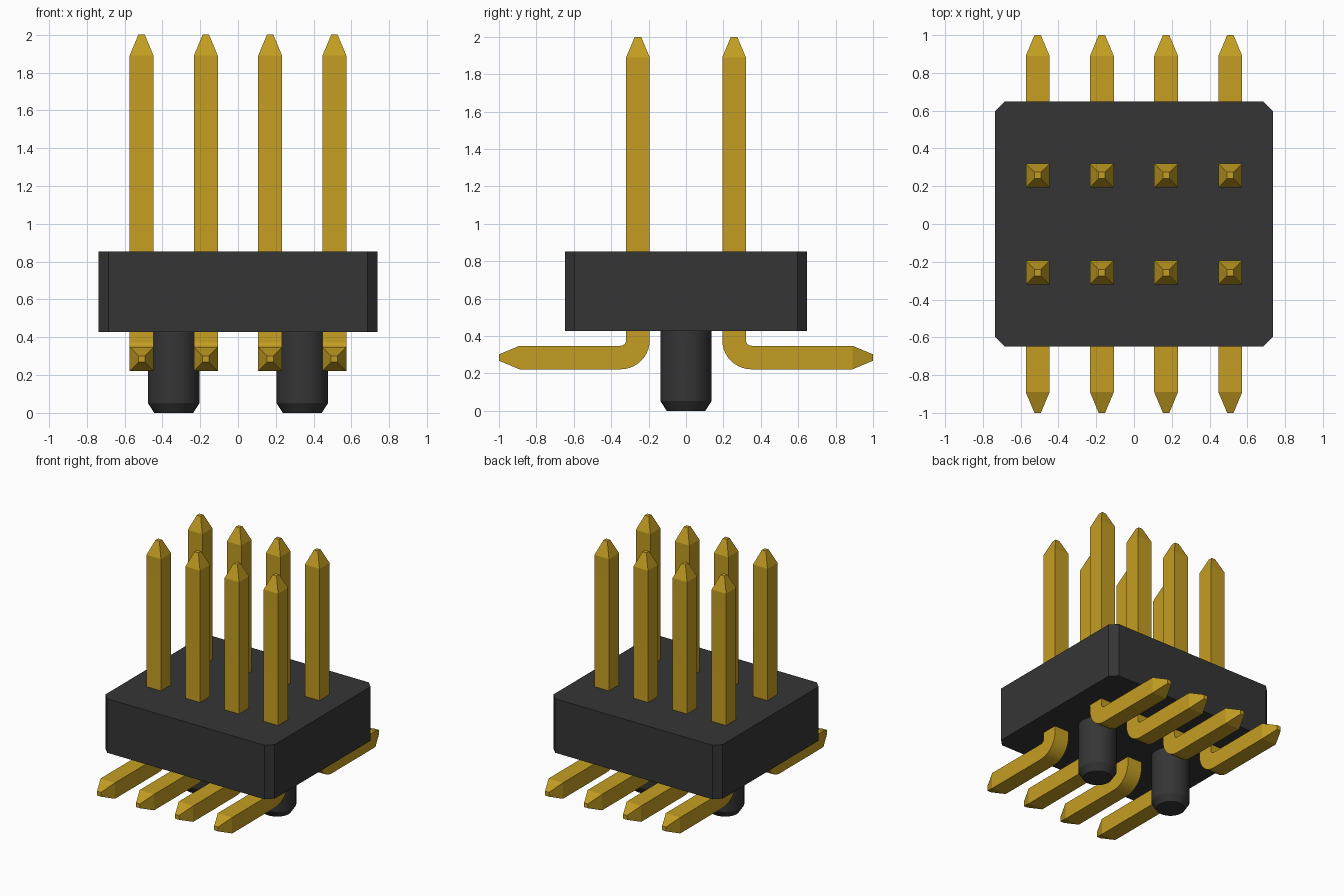
import bpy
import bmesh
import math
from mathutils import Vector

cube = bpy.data.objects.get("Cube")
if cube:
    bpy.data.objects.remove(cube, do_unlink=True)


def make_material(name, rgb, metallic=0.0):
    mat = bpy.data.materials.new(name)
    mat.diffuse_color = (*rgb, 1)
    mat.use_nodes = True
    bsdf = mat.node_tree.nodes["Principled BSDF"]
    bsdf.inputs["Base Color"].default_value = (*rgb, 1)
    return mat


gold = make_material("gold", (0.55, 0.34, 0.016))
black = make_material("black plastic", (0.036, 0.036, 0.036))


def loft(name, rings, mat, smooth_angle=None):
    """Skin a list of equal-length vertex rings and cap both ends."""
    bm = bmesh.new()
    rows = [[bm.verts.new(p) for p in ring] for ring in rings]
    n = len(rows[0])
    for a, b in zip(rows, rows[1:]):
        for i in range(n):
            j = (i + 1) % n
            bm.faces.new((a[i], a[j], b[j], b[i]))
    bm.faces.new(rows[0][::-1])
    bm.faces.new(rows[-1])
    bmesh.ops.recalc_face_normals(bm, faces=bm.faces[:])
    mesh = bpy.data.meshes.new(name)
    bm.to_mesh(mesh)
    bm.free()
    mesh.materials.append(mat)
    obj = bpy.data.objects.new(name, mesh)
    bpy.context.collection.objects.link(obj)
    if smooth_angle:
        bpy.ops.object.select_all(action="DESELECT")
        obj.select_set(True)
        bpy.context.view_layer.objects.active = obj
        bpy.ops.object.shade_smooth_by_angle(angle=math.radians(smooth_angle))
    return obj


# Housing: block with chamfered vertical corners
HX, HY, C = 0.737, 0.648, 0.052
outline = [(HX, HY - C), (HX - C, HY), (C - HX, HY), (-HX, HY - C),
           (-HX, C - HY), (C - HX, -HY), (HX - C, -HY), (HX, C - HY)]
loft("housing", [[(x, y, z) for x, y in outline] for z in (0.428, 0.853)], black)

# Locating pegs: cylinders with a chamfered foot
SEG = 32
for side, cx in (("right", -0.34), ("left", 0.34)):
    rings = [[(cx + r * math.cos(i * math.tau / SEG), r * math.sin(i * math.tau / SEG), z)
              for i in range(SEG)]
             for r, z in ((0.103, 0.0), (0.137, 0.053), (0.137, 0.44))]
    loft(f"{side}_peg", rings, black, 30)

# Pins: square bar swept up from the foot, round the bend, to the tip
W, TIP = 0.063, 0.017           # half widths of the bar and its tips
PY, FZ, R = 0.257, 0.285, 0.093  # post offset, foot height, bend radius
STEPS = 10


def pin(name, x, sign):
    # stations hold outward distance, height, half width and bend angle
    path = [(1.0, FZ, TIP, 0), (0.89, FZ, W, 0)]
    for i in range(STEPS + 1):
        a = math.pi / 2 * i / STEPS
        path.append((PY + R - R * math.sin(a), FZ + R - R * math.cos(a), W, a))
    path += [(PY, 1.89, W, math.pi / 2), (PY, 2.0, TIP, math.pi / 2)]
    rings = []
    for d, z, h, a in path:
        normal = Vector((0, sign * math.sin(a), math.cos(a)))
        across = Vector((1, 0, 0))
        centre = Vector((x, sign * d, z))
        rings.append([centre + across * h * u + normal * h * v
                      for u, v in ((-1, -1), (1, -1), (1, 1), (-1, 1))])
    loft(name, rings, gold, 20)


for row, sign in (("front", -1), ("back", 1)):
    for k in range(4):
        pin(f"{row}_pin_{k + 1}", (k - 1.5) * 0.34, sign)
